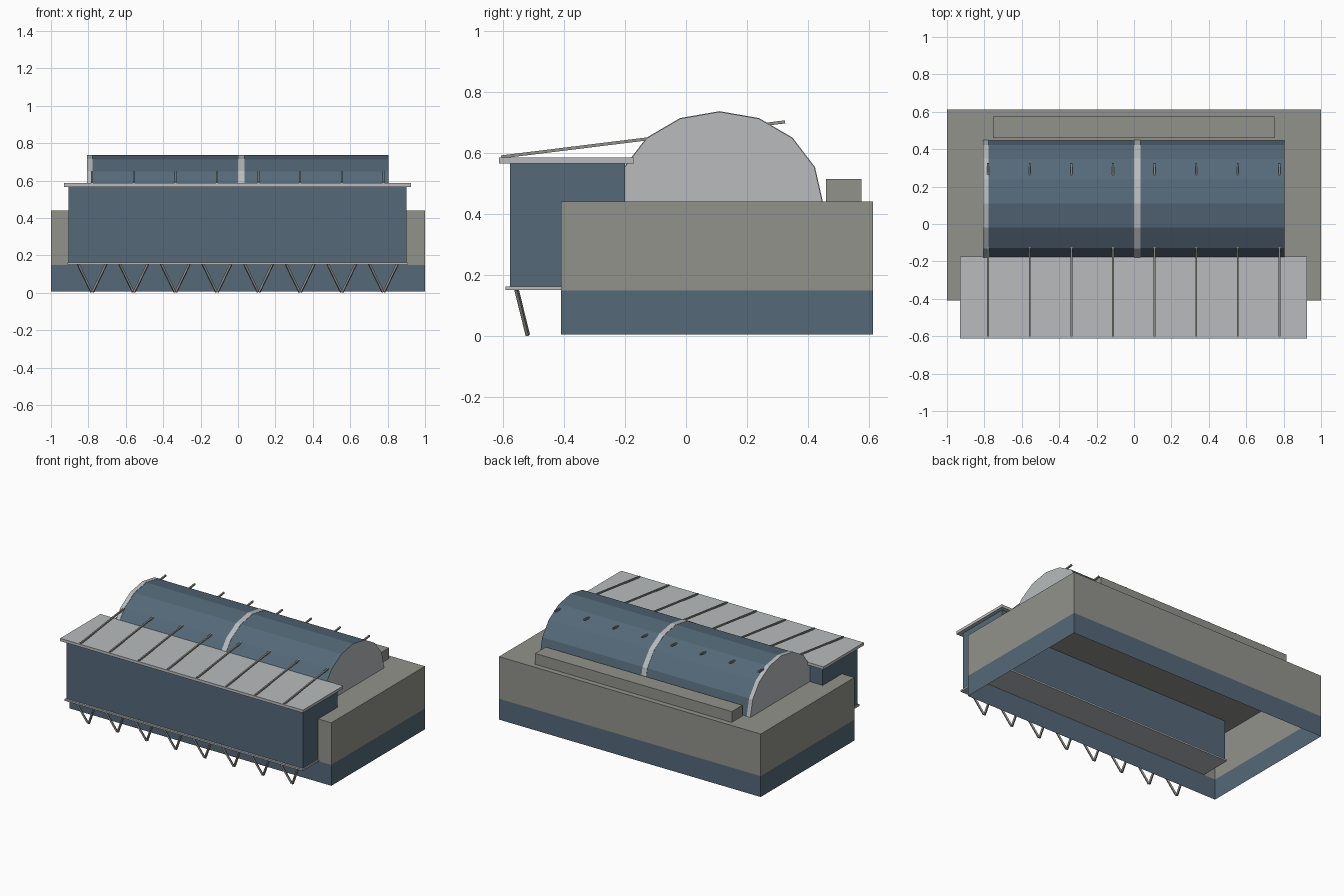
import bpy, bmesh, math
from mathutils import Vector

if "Cube" in bpy.data.objects:
    bpy.data.objects.remove(bpy.data.objects["Cube"], do_unlink=True)


def material(name, rgb):
    m = bpy.data.materials.new(name)
    m.use_nodes = True
    m.diffuse_color = (*rgb, 1)
    m.node_tree.nodes["Principled BSDF"].inputs["Base Color"].default_value = (*rgb, 1)
    return m


BLUE = material("slate blue", (0.09, 0.14, 0.19))
STONE = material("warm grey", (0.29, 0.29, 0.265))
PALE = material("pale grey", (0.48, 0.50, 0.51))


def finish(bm, name, mats):
    bmesh.ops.recalc_face_normals(bm, faces=bm.faces)
    mesh = bpy.data.meshes.new(name)
    bm.to_mesh(mesh)
    bm.free()
    for m in mats:
        mesh.materials.append(m)
    obj = bpy.data.objects.new(name, mesh)
    bpy.context.collection.objects.link(obj)
    return obj


def box(name, x, y, z, mat):
    bm = bmesh.new()
    bmesh.ops.create_cube(bm, size=1)
    for v in bm.verts:
        v.co = [lo + (c + 0.5) * (hi - lo) for c, (lo, hi) in zip(v.co, (x, y, z))]
    return finish(bm, name, [mat])


def bar(name, start, end, width, mat):
    # square rod between two points
    a, b = Vector(start), Vector(end)
    bm = bmesh.new()
    bmesh.ops.create_cube(bm, size=1)
    turn = (b - a).to_track_quat('Z', 'X')
    for v in bm.verts:
        v.co = (a + b) / 2 + turn @ Vector((v.co.x * width, v.co.y * width, v.co.z * (b - a).length))
    return finish(bm, name, [mat])


def vault(name, x0, x1, grow, mats):
    # faceted half barrel along x; end caps take the last material
    bm = bmesh.new()
    rings = []
    for x in (x0, x1):
        ring = []
        for i in range(9):
            a = math.pi * i / 8
            ring.append(bm.verts.new((x, 0.11 + (0.337 + grow) * math.cos(a),
                                      0.441 + (0.295 + grow) * math.sin(a))))
        rings.append(ring)
        bm.faces.new(ring).material_index = len(mats) - 1
    for i in range(8):
        bm.faces.new((rings[0][i], rings[0][i + 1], rings[1][i + 1], rings[1][i]))
    return finish(bm, name, mats)


# Hollow base: open underneath, blue skirt below a grey upper band
bm = bmesh.new()
levels = []
for z in (0.006, 0.15, 0.441):
    levels.append([bm.verts.new((x, y, z)) for x, y in
                   ((-1, -0.41), (1, -0.41), (1, 0.613), (-1, 0.613))])
for k in range(2):
    for i in range(4):
        j = (i + 1) % 4
        f = bm.faces.new((levels[k][i], levels[k][j], levels[k + 1][j], levels[k + 1][i]))
        f.material_index = k
bm.faces.new(levels[2]).material_index = 1
finish(bm, "base", [BLUE, STONE])

# Back curb on the base
box("back_curb", (-0.753, 0.75), (0.46, 0.576), (0.441, 0.516), STONE)

# Front hall with floor plate and flat roof
box("front_hall", (-0.905, 0.9), (-0.578, -0.2), (0.162, 0.567), BLUE)
box("floor_plate", (-0.912, 0.908), (-0.592, -0.19), (0.152, 0.163), PALE)
box("flat_roof", (-0.93, 0.925), (-0.613, -0.173), (0.567, 0.586), PALE)

# Barrel vault with pale bands
vault("barrel_vault", -0.804, 0.804, 0, [BLUE, PALE])
vault("middle_band", 0.0, 0.036, 0.002, [PALE])
vault("end_band", -0.806, -0.778, 0.002, [PALE])

# Sloping roof rods and V-shaped struts under the hall
for n in range(8):
    x = -0.78 + n * 0.2225
    bar(f"roof_rod_{n + 1}", (x, -0.606, 0.588), (x, 0.325, 0.703), 0.01, STONE)
    for side in (-1, 1):
        bar(f"strut_{n + 1}_{'left' if side > 0 else 'right'}",
            (x + side * 0.075, -0.556, 0.153), (x + side * 0.003, -0.519, 0.004), 0.011, STONE)
